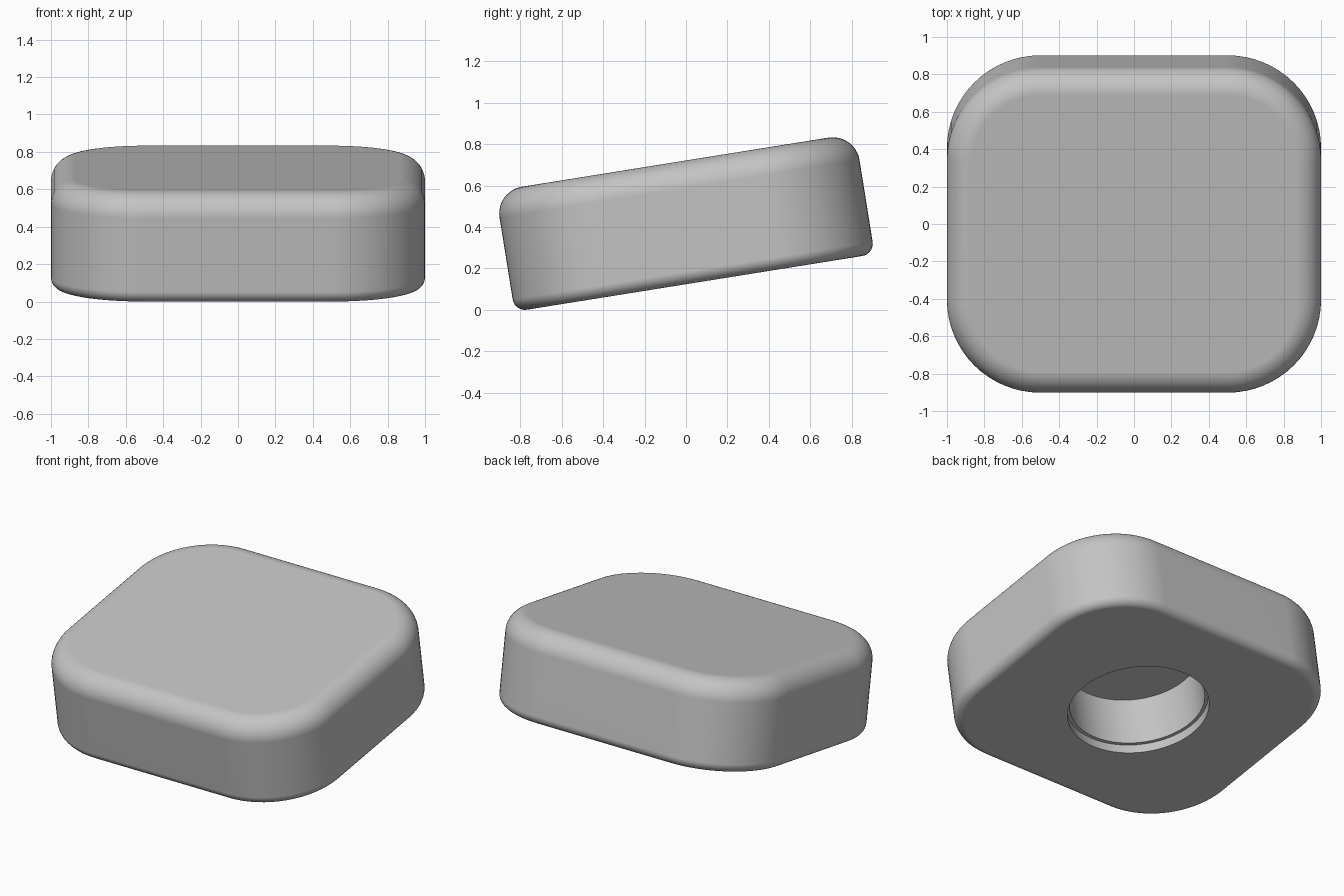
import bpy, bmesh
from math import sin, cos, pi, radians
from mathutils import Matrix

cube = bpy.data.objects.get("Cube")
if cube:
    bpy.data.objects.remove(cube)

HALF_X, HALF_Y, HALF_T = 1.0, 0.88, 0.295   # half width, depth, thickness
CORNER = 0.5                                # plan corner radius
TOP_R, BOTTOM_R = 0.13, 0.06                # edge fillets
TILT = radians(9.1)
STEPS = 16                                  # segments per corner
COUNT = 4 * (STEPS + 1)


def outline(inset, z):
    """Rounded rectangle pulled in by inset."""
    r = CORNER - inset
    pts = []
    for q, (sx, sy) in enumerate([(1, 1), (-1, 1), (-1, -1), (1, -1)]):
        for k in range(STEPS + 1):
            a = (q + k / STEPS) * pi / 2
            pts.append((sx * (HALF_X - CORNER) + r * cos(a),
                        sy * (HALF_Y - CORNER) + r * sin(a), z))
    return pts


def circle(r, z):
    """Circle with the same point count as the outline."""
    angles = [(i + 0.5) / COUNT * 2 * pi for i in range(COUNT)]
    return [(r * cos(a), r * sin(a), z) for a in angles]


# Rings from the socket ceiling, out over the base and up to the top face
rings = [circle(0.415, -HALF_T + 0.39), circle(0.415, -HALF_T + 0.06),
         circle(0.436, -HALF_T + 0.06), circle(0.436, -HALF_T)]
for i in range(9):
    a = i / 8 * pi / 2
    rings.append(outline(BOTTOM_R * (1 - sin(a)), -HALF_T + BOTTOM_R * (1 - cos(a))))
for i in range(13):
    a = i / 12 * pi / 2
    rings.append(outline(TOP_R * (1 - cos(a)), HALF_T - TOP_R * (1 - sin(a))))

# Skin the rings and cap both ends
bm = bmesh.new()
loops = [[bm.verts.new(p) for p in ring] for ring in rings]
for low, high in zip(loops, loops[1:]):
    for i in range(COUNT):
        j = (i + 1) % COUNT
        bm.faces.new((low[i], low[j], high[j], high[i]))
bm.faces.new(loops[0][::-1])
bm.faces.new(loops[-1])
bmesh.ops.recalc_face_normals(bm, faces=bm.faces)

# Tilt the block up at the back, then centre it on the ground
bm.transform(Matrix.Rotation(TILT, 4, 'X'))
ys = [v.co.y for v in bm.verts]
floor = min(v.co.z for v in bm.verts)
bm.transform(Matrix.Translation((0, -(min(ys) + max(ys)) / 2, -floor)))

mesh = bpy.data.meshes.new("tilted_block")
bm.to_mesh(mesh)
bm.free()
block = bpy.data.objects.new("tilted_block", mesh)
bpy.context.collection.objects.link(block)

# Single grey material
grey = bpy.data.materials.new("light_grey")
grey.use_nodes = True
colour = (0.55, 0.55, 0.55, 1)
grey.diffuse_color = colour
grey.node_tree.nodes["Principled BSDF"].inputs["Base Color"].default_value = colour
mesh.materials.append(grey)

# Smooth fillets, crisp socket rims, flat large faces
bpy.ops.object.select_all(action='DESELECT')
block.select_set(True)
bpy.context.view_layer.objects.active = block
bpy.ops.object.shade_smooth_by_angle(angle=radians(30))
normals = block.modifiers.new("flat_face_normals", 'WEIGHTED_NORMAL')
normals.keep_sharp = True
